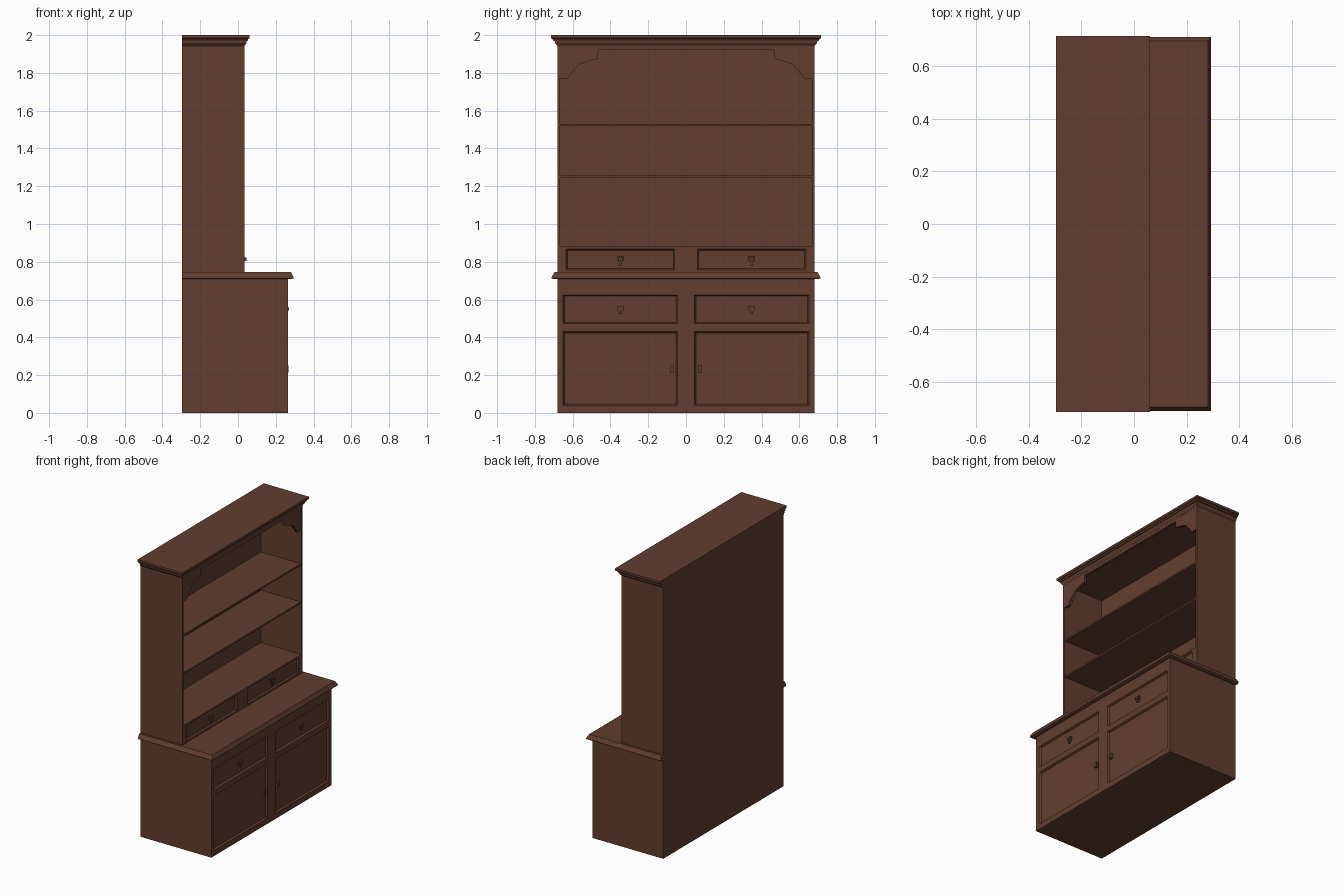
import bpy, bmesh

if "Cube" in bpy.data.objects:
    bpy.data.objects.remove(bpy.data.objects["Cube"])

wood = bpy.data.materials.new("brown_wood")
wood.diffuse_color = (0.125, 0.048, 0.029, 1)
wood.use_nodes = True
wood.node_tree.nodes["Principled BSDF"].inputs["Base Color"].default_value = wood.diffuse_color

BACK = -0.296        # rear plane
W = 0.681            # half width of both carcasses
BASE_X = 0.265       # front of the cupboard
TOP_X = 0.035        # front of the shelf unit


def finish(name, bm):
    bmesh.ops.recalc_face_normals(bm, faces=bm.faces)
    me = bpy.data.meshes.new(name)
    bm.to_mesh(me)
    bm.free()
    me.materials.append(wood)
    ob = bpy.data.objects.new(name, me)
    bpy.context.collection.objects.link(ob)
    return ob


def box(name, x, y, z):
    bm = bmesh.new()
    bmesh.ops.create_cube(bm, size=1)
    for v in bm.verts:
        v.co = [(a + b) / 2 + c * (b - a) for (a, b), c in zip((x, y, z), v.co)]
    return finish(name, bm)


def plate(name, pts, x0, x1):
    """Extrude a (y, z) outline along x."""
    bm = bmesh.new()
    f = bm.faces.new([bm.verts.new((x0, y, z)) for y, z in pts])
    r = bmesh.ops.extrude_face_region(bm, geom=[f])
    for v in r["geom"]:
        if isinstance(v, bmesh.types.BMVert):
            v.co.x = x1
    return finish(name, bm)


def moulding(name, profile):
    """Stack of rectangles (front x, half width, z), flush at the back."""
    bm = bmesh.new()
    rings = [[bm.verts.new(c) for c in ((BACK, -w, z), (x, -w, z), (x, w, z), (BACK, w, z))]
             for x, w, z in profile]
    for a, b in zip(rings, rings[1:]):
        for i in range(4):
            j = (i + 1) % 4
            bm.faces.new((a[i], a[j], b[j], b[i]))
    bm.faces.new(rings[0][::-1])
    bm.faces.new(rings[-1])
    return finish(name, bm)


def panelled_carcass(name, front, ys, zs, rows, depth):
    """Closed box whose front is a grid; cells in the given rows get sunk panels."""
    bm = bmesh.new()
    g = [[bm.verts.new((front, y, z)) for y in ys] for z in zs]
    cells = []
    for r in range(len(zs) - 1):
        for c in range(len(ys) - 1):
            f = bm.faces.new((g[r][c], g[r][c + 1], g[r + 1][c + 1], g[r + 1][c]))
            if r in rows and c in (1, 3):
                cells.append(f)
    # sides, top, bottom and back
    b = [bm.verts.new((BACK, y, z)) for y, z in
         ((ys[0], zs[0]), (ys[-1], zs[0]), (ys[-1], zs[-1]), (ys[0], zs[-1]))]
    bm.faces.new(b[::-1])
    bm.faces.new([b[0], b[1]] + g[0][::-1])
    bm.faces.new([b[2], b[3]] + g[-1])
    bm.faces.new([b[3], b[0]] + [row[0] for row in g])
    bm.faces.new([b[1], b[2]] + [row[-1] for row in g][::-1])
    bm.normal_update()
    bmesh.ops.inset_individual(bm, faces=cells, thickness=0.01, depth=-depth)
    return finish(name, bm)


def pull(name, y, z, s, front, reach):
    """Drop handle: plate with a hanging tongue and a raised grip."""
    half = [(0.019, 0.021), (0.017, 0.0), (0.009, -0.008), (0.008, -0.024)]
    pts = half + [(-a, b) for a, b in half[::-1]]
    plate(name + "_plate", [(y + a, z + b * s) for a, b in pts], front - 0.014, front)
    box(name + "_grip", (front - 0.002, front + reach), (y - 0.013, y + 0.013),
        (z - 0.004 * s, z + 0.014 * s))


# Cupboard with two drawers over two doors
panelled_carcass("cupboard", BASE_X, (-W, -0.65, -0.045, 0.045, 0.65, W),
                 (0, 0.04, 0.43, 0.472, 0.625, 0.712), (1, 3), 0.012)

# Worktop with sloped edge
moulding("worktop", [(0.285, 0.702, 0.708), (0.294, 0.711, 0.712),
                     (0.294, 0.711, 0.72), (0.281, 0.696, 0.745)])

# Row of small drawers under the shelves
panelled_carcass("small_drawers", TOP_X, (-W, -0.635, -0.06, 0.06, 0.635, W),
                 (0.745, 0.757, 0.868, 0.88), (1,), 0.01)

# Shelf unit: back, sides, roof and shelves
box("shelf_back", (BACK, BACK + 0.012), (-W, W), (0.88, 1.95))
for s, side in ((-1, "left"), (1, "right")):
    box("shelf_side_" + side, (BACK, TOP_X), sorted((s * 0.667, s * W)), (0.88, 1.95))
box("shelf_roof", (BACK, TOP_X), (-W, W), (1.938, 1.955))
for i, z in enumerate((1.256, 1.53)):
    box("shelf_%d" % (i + 1), (BACK + 0.012, TOP_X - 0.004), (-0.667, 0.667), (z - 0.012, z))

# Top rail with shaped corner brackets
right = [(0.667, 1.945), (0.667, 1.77), (0.625, 1.77), (0.605, 1.8), (0.565, 1.845),
         (0.515, 1.863), (0.465, 1.876), (0.465, 1.921)]
plate("top_rail", right + [(-y, z) for y, z in right[::-1]], TOP_X - 0.02, TOP_X - 0.001)

# Stepped cornice
moulding("cornice", [(TOP_X + d * 0.75, W + d, z) for d, z in
                     ((0, 1.943), (0.012, 1.957), (0.014, 1.968), (0.021, 1.97),
                      (0.026, 1.98), (0.035, 1.984), (0.035, 2.0))])

# Handles on drawers and knobs on doors, mirrored
for s, side in ((-1, "left"), (1, "right")):
    pull("small_drawer_pull_" + side, s * 0.347, 0.808, 1.1, TOP_X, 0.009)
    pull("drawer_pull_" + side, s * 0.347, 0.545, 0.9, BASE_X, 0.006)
    box("door_latch_" + side, (BASE_X - 0.014, BASE_X + 0.002),
        (s * 0.075 - 0.011, s * 0.075 + 0.011), (0.215, 0.252))
